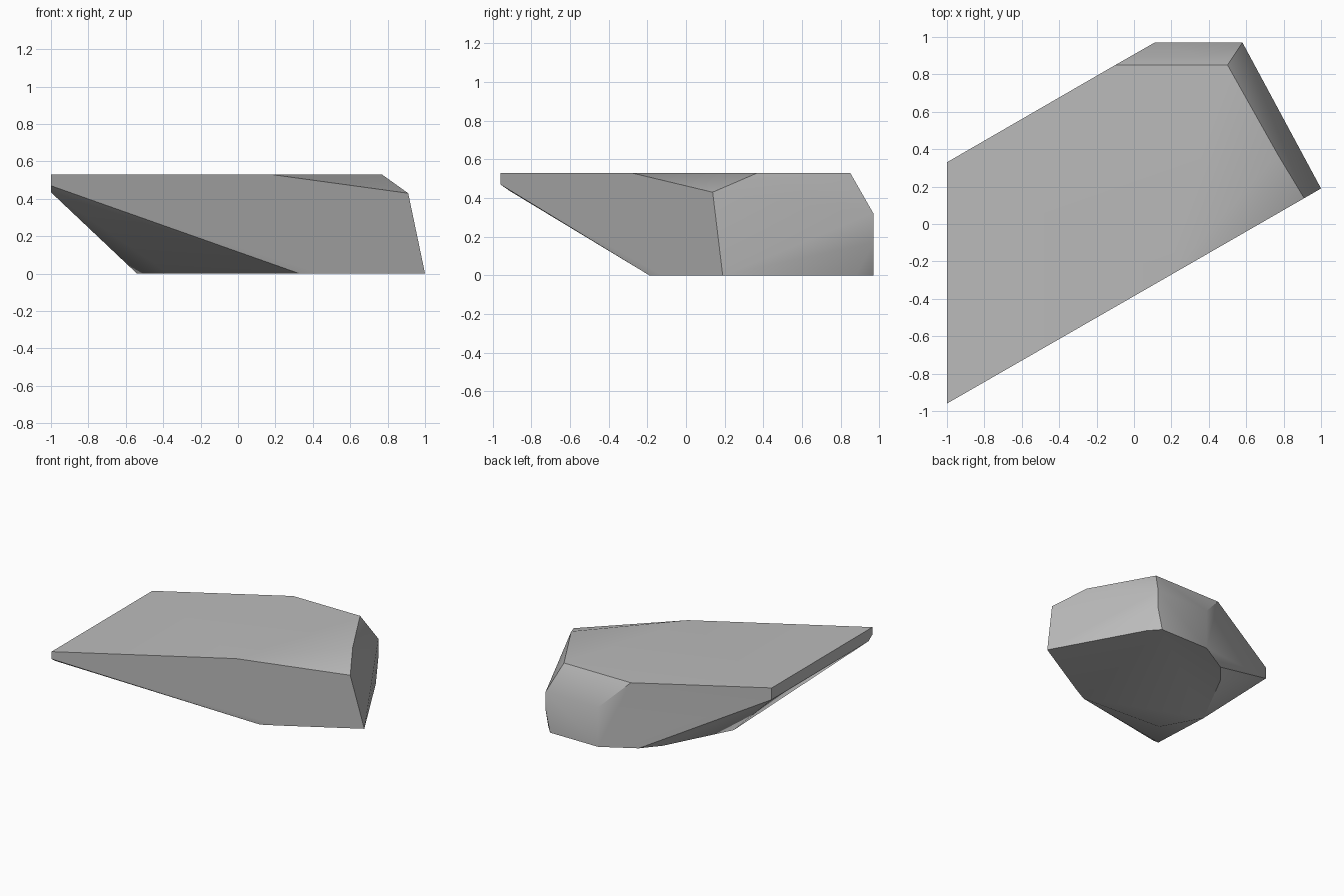
import bpy
import bmesh
from math import radians

# Remove the default cube only
default_cube = bpy.data.objects.get("Cube")
if default_cube:
    bpy.data.objects.remove(default_cube, do_unlink=True)


def make_material(name, colour):
    material = bpy.data.materials.new(name)
    material.use_nodes = True
    material.diffuse_color = colour
    shader = material.node_tree.nodes["Principled BSDF"]
    shader.inputs["Base Color"].default_value = colour
    shader.inputs["Roughness"].default_value = 0.9
    return material


def faceted_stone(name, outlines, material, smooth_angle):
    """Wrap a convex skin around outlines placed at given heights."""
    bm = bmesh.new()
    for height, outline in outlines:
        for x, y in outline:
            bm.verts.new((x, y, height))
    bmesh.ops.convex_hull(bm, input=list(bm.verts))
    loose = [v for v in bm.verts if not v.link_faces]
    bmesh.ops.delete(bm, geom=loose, context="VERTS")

    # Merge coplanar triangles into broad clean facets
    bmesh.ops.dissolve_limit(bm, angle_limit=radians(2),
                             verts=list(bm.verts), edges=list(bm.edges))
    bmesh.ops.recalc_face_normals(bm, faces=list(bm.faces))

    mesh = bpy.data.meshes.new(name)
    bm.to_mesh(mesh)
    bm.free()
    mesh.materials.append(material)
    stone = bpy.data.objects.new(name, mesh)
    bpy.context.collection.objects.link(stone)

    bpy.ops.object.select_all(action="DESELECT")
    stone.select_set(True)
    bpy.context.view_layer.objects.active = stone
    bpy.ops.object.shade_smooth_by_angle(angle=radians(smooth_angle))
    return stone


# Flat base on the ground
base = [(1, 0.19), (0.62, 0.88), (0.54, 0.97), (0.11, 0.97), (-0.15, 0.82),
        (-0.27, 0.68), (-0.54, 0.16), (-0.37, -0.15), (0.33, -0.19),
        (0.45, -0.126)]

# Upright corner at the back, and the bevel above it
back_corner = [(0.58, 0.97)]
back_shoulder = [(0.58, 0.97), (0.11, 0.97)]

# Underside of the overhanging end, and the lowered outer corner
overhang = [(-1, 0.33), (-1, -0.91)]
outer_corner = [(0.91, 0.138)]
tip = [(-1, -0.96)]

# Flat top
top = [(-1, -0.96), (0.18, -0.282), (0.77, 0.37), (0.5, 0.85),
       (-0.1, 0.85), (-1, 0.33)]

grey_stone = make_material("grey stone", (0.5, 0.5, 0.5, 1))
faceted_stone("rock", [(0, base), (0.17, back_corner), (0.32, back_shoulder),
                       (0.435, overhang), (0.43, outer_corner), (0.47, tip),
                       (0.53, top)], grey_stone, 35)
